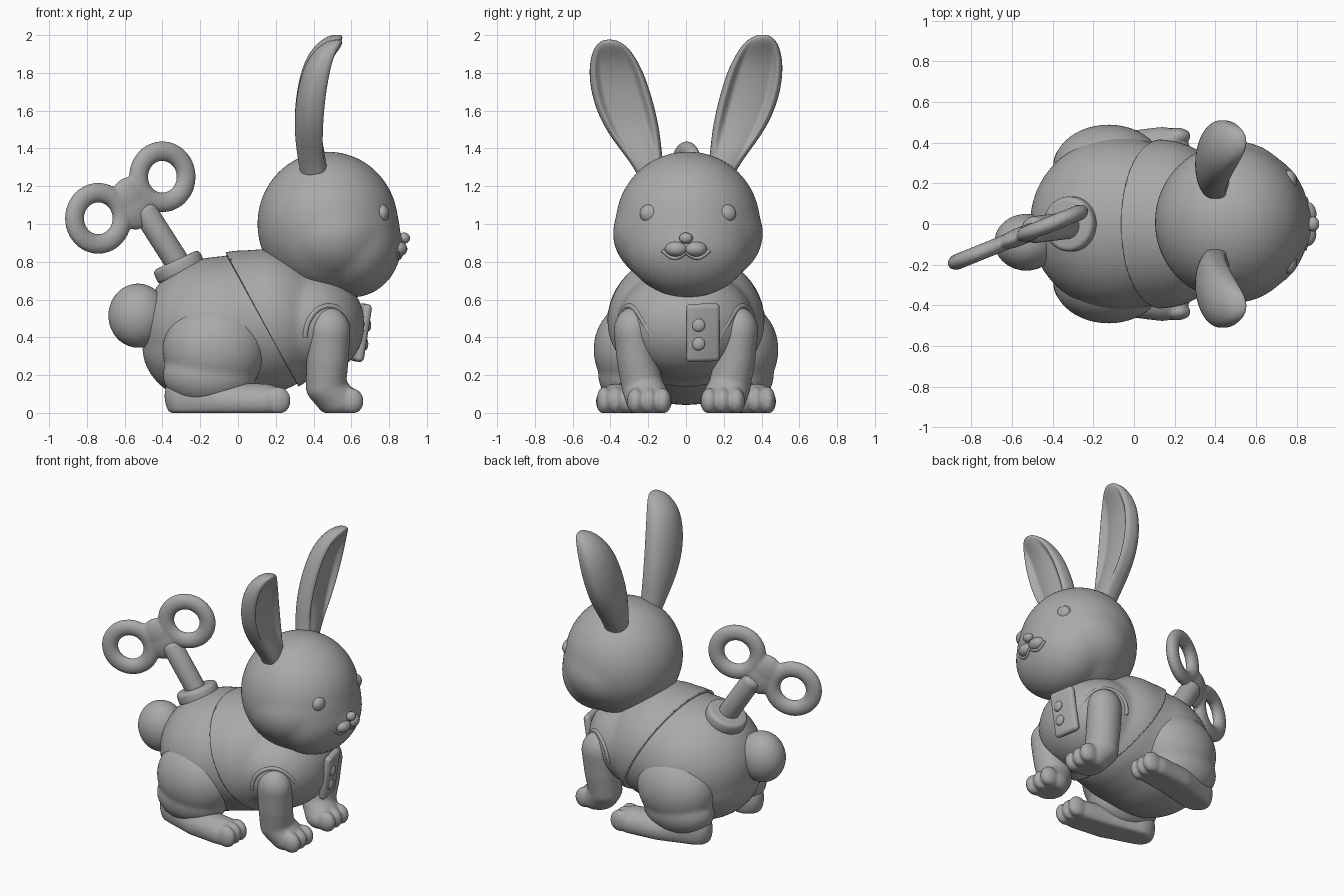
import bpy, bmesh, math
from mathutils import Matrix, Vector
from mathutils.bvhtree import BVHTree

if "Cube" in bpy.data.objects:
    bpy.data.objects.remove(bpy.data.objects["Cube"])

grey = bpy.data.materials.new("grey")
grey.diffuse_color = (0.4, 0.4, 0.4, 1)
grey.use_nodes = True
grey.node_tree.nodes["Principled BSDF"].inputs["Base Color"].default_value = grey.diffuse_color


def finish(name, bm):
    for f in bm.faces:
        f.smooth = True
    me = bpy.data.meshes.new(name)
    bm.to_mesh(me)
    bm.free()
    me.materials.append(grey)
    ob = bpy.data.objects.new(name, me)
    bpy.context.collection.objects.link(ob)
    return ob


def ball(bm, c, r, floor=False):
    m = Matrix.Translation(c) @ Matrix.Diagonal((*r, 1))
    new = bmesh.ops.create_uvsphere(bm, u_segments=32, v_segments=20, radius=1, matrix=m)
    if floor:
        for v in new["verts"]:
            v.co.z = max(v.co.z, 0.0)


def fuse(ob, voxel, smooth):
    """Blend overlapping volumes into one soft skin."""
    rm = ob.modifiers.new("fuse", 'REMESH')
    rm.mode, rm.voxel_size, rm.use_smooth_shade = 'VOXEL', voxel, True
    sm = ob.modifiers.new("soften", 'SMOOTH')
    sm.factor, sm.iterations = 0.5, smooth
    return ob


def blob(name, balls, voxel=0.015, smooth=6, floor=False):
    bm = bmesh.new()
    for c, r in balls:
        ball(bm, c, r, floor)
    return fuse(finish(name, bm), voxel, smooth)


def chain(points, steps=8):
    """Interpolated balls along a limb."""
    out = []
    for (c0, r0), (c1, r1) in zip(points, points[1:]):
        for i in range(steps + 1):
            t = i / steps
            out.append((Vector(c0).lerp(Vector(c1), t), Vector(r0).lerp(Vector(r1), t)))
    return out


def baked(ob):
    bm = bmesh.new()
    bm.from_object(ob, bpy.context.evaluated_depsgraph_get())
    return bm


def tube(name, pts, r):
    cu = bpy.data.curves.new(name, 'CURVE')
    cu.dimensions, cu.bevel_depth, cu.bevel_resolution = '3D', r, 3
    cu.use_fill_caps = True
    sp = cu.splines.new('POLY')
    sp.points.add(len(pts) - 1)
    for p, q in zip(sp.points, pts):
        p.co = (*q, 1)
    sp.use_smooth = True
    cu.materials.append(grey)
    bpy.context.collection.objects.link(bpy.data.objects.new(name, cu))


# torso, then thighs as separate soft bulges
body = blob("body", [((-0.08, 0, 0.44), (0.435, 0.43, 0.39)), ((0.13, 0, 0.475), (0.36, 0.40, 0.375)),
                     ((0.355, 0, 0.47), (0.30, 0.345, 0.28)), ((0.03, 0, 0.46), (0.40, 0.41, 0.385)),
                     ((-0.12, 0, 0.35), (0.39, 0.39, 0.31))], 0.016, 25)
solids = [body]
for s in (1, -1):
    solids.append(blob("thigh", [((-0.125, s * 0.275, 0.335), (0.275, 0.215, 0.25)),
                                 ((-0.15, s * 0.29, 0.20), (0.25, 0.175, 0.17))], 0.014, 10))

# vest: a cloth shell over the chest, trimmed by the rear hem and the front hem
bm = baked(body)
for co, no in (((-0.07, 0, 0.85), (0.73, 0, 0.40)), ((0.33, 0, 0.10), (-0.18, 0, 0.29))):
    bmesh.ops.bisect_plane(bm, geom=bm.verts[:] + bm.edges[:] + bm.faces[:],
                           plane_co=co, plane_no=no, clear_inner=True)
surface = BVHTree.FromBMesh(bm)
vest = finish("vest", bm)
sol = vest.modifiers.new("cloth", 'SOLIDIFY')
sol.thickness, sol.offset = 0.018, 1

# armhole rims laid on the vest
for s in (1, -1):
    rim = []
    for i in range(33):
        a = math.pi * i / 32
        x, z = 0.48 + 0.124 * math.cos(a), 0.40 + 0.165 * math.sin(a)
        hit = surface.ray_cast(Vector((x, s * 2, z)), Vector((0, -s, 0)))[0]
        if hit:
            rim.append(hit + Vector((0, s * 0.014, 0)))
    tube("armhole_rim", rim, 0.014)

# front flap and its buttons
bm = bmesh.new()
tilt = Matrix.Translation((0.65, 0.09, 0.425)) @ Matrix.Rotation(math.radians(9), 4, 'Y') \
    @ Matrix.Rotation(math.radians(12), 4, 'Z')
bmesh.ops.create_cube(bm, size=1, matrix=tilt @ Matrix.Diagonal((0.05, 0.18, 0.31, 1)))
flap = finish("vest_flap", bm)
bv = flap.modifiers.new("round", 'BEVEL')
bv.width, bv.segments = 0.024, 4
for z in (0.045, -0.055):
    bm = bmesh.new()
    ball(bm, tilt @ Vector((0.025, -0.03, z)), (0.018, 0.035, 0.035))
    finish("button", bm)

# head with cheeks and a soft snout
head = blob("head", [((0.475, 0.01, 1.0), (0.375, 0.385, 0.385)), ((0.605, 0.01, 0.895), (0.262, 0.34, 0.285)),
                     ((0.50, 0.01, 0.95), (0.34, 0.40, 0.30)), ((0.56, 0.01, 0.95), (0.30, 0.36, 0.32)),
                     ((0.75, 0, 0.885), (0.13, 0.17, 0.10))], 0.014, 30)
face = BVHTree.FromBMesh(baked(head))
solids.append(head)


def on_face(y, z):
    return face.ray_cast(Vector((3, y, z)), Vector((-1, 0, 0)))[0]


# muzzle pads, eyelids, mouth line and nose
for s in (1, -1):
    pad = on_face(s * 0.05, 0.868) + Vector((-0.02, 0, 0))
    blob("muzzle", [(pad, (0.05, 0.062, 0.042))], 0.008, 2)
    bm = bmesh.new()
    ball(bm, on_face(s * 0.2 + 0.01, 1.055) + Vector((-0.028, 0, 0)), (0.04, 0.055, 0.05))
    finish("eye", bm)
    tube("mouth", [on_face(s * 0.125 * i / 12, 0.85 - 0.035 * math.sin(math.pi * i / 12) + 0.01 * i / 12)
                   for i in range(13)], 0.01)
blob("nose", [(on_face(0, 0.925) + Vector((0.012, 0, 0)), (0.032, 0.037, 0.03))], 0.006, 2)

# ears: lofted rings with a scooped front: z, centre y, half width, centre x, half depth
rings = [(1.15, .13, .07, .415, .065), (1.28, .188, .075, .402, .072), (1.37, .225, .098, .393, .08),
         (1.5, .28, .142, .388, .09), (1.65, .33, .16, .396, .094), (1.8, .365, .15, .42, .09),
         (1.9, .385, .122, .45, .08), (1.965, .397, .085, .488, .06), (1.992, .403, .05, .513, .042),
         (2.002, .405, .02, .525, .02)]
depth = (0, 0, .15, .5, .6, .6, .4, 0, 0, 0)
N = 40
for s in (1, -1):
    bm = bmesh.new()
    loops = []
    for (z, yc, w, xc, d), scoop in zip(rings, depth):
        loop = []
        for i in range(N):
            a = 2 * math.pi * i / N
            c, x = math.cos(a), d * math.sin(a)
            if x > 0:
                x = d * math.sin(a) ** 0.6 - scoop * d * max(0, min(1, (0.82 - abs(c)) / 0.2))
            loop.append(bm.verts.new((xc + x, s * (yc + w * c), z if s > 0 else 1.15 + (z - 1.15) * 0.97)))
        loops.append(loop)
    for a, b in zip(loops, loops[1:]):
        for i in range(N):
            j = (i + 1) % N
            bm.faces.new((a[i], a[j], b[j], b[i]))
    bm.faces.new(loops[0][::-1])
    bm.faces.new(loops[-1])
    bmesh.ops.recalc_face_normals(bm, faces=bm.faces[:])
    ear = finish("ear", bm)
    sub = ear.modifiers.new("smooth", 'SUBSURF')
    sub.levels = sub.render_levels = 2
    solids.append(ear)

# front legs and hind feet with toes
for s in (1, -1):
    arm = chain([((0.48, s * 0.28, 0.43), (0.116, 0.103, 0.13)), ((0.474, s * 0.26, 0.28), (0.112, 0.107, 0.11)),
                 ((0.465, s * 0.23, 0.14), (0.107, 0.112, 0.10)), ((0.53, s * 0.195, 0.06), (0.112, 0.122, 0.085))])
    arm += [((0.60, s * 0.195 + o, 0.062), (0.066, 0.046, 0.07)) for o in (-0.072, 0, 0.072)]
    solids.append(blob("front_leg", arm, 0.01, 8, True))
    foot = chain([((-0.265, s * 0.285, 0.09), (0.125, 0.10, 0.15)), ((-0.05, s * 0.345, 0.06), (0.13, 0.11, 0.10)),
                  ((0.14, s * 0.37, 0.06), (0.11, 0.108, 0.095))])
    foot += [((0.21, s * 0.37 + o, 0.065), (0.07, 0.042, 0.075)) for o in (-0.062, 0, 0.062)]
    solids.append(blob("hind_foot", foot, 0.01, 8, True))

# tail
solids.append(blob("tail", [((-0.53, -0.09, 0.515), (0.157, 0.14, 0.17))], 0.012, 2))

# wind-up key: flange, shaft and two-ring handle
axis = Vector((-0.16, -0.02, 0.25)).normalized()
flange_axis = Vector((-0.42, 0, 0.91))


def rod(name, centre, direction, r, length, round_):
    bm = bmesh.new()
    turn = direction.to_track_quat('Z', 'Y').to_matrix().to_4x4()
    bmesh.ops.create_cone(bm, cap_ends=True, segments=40, radius1=r, radius2=r, depth=length,
                          matrix=Matrix.Translation(centre) @ turn)
    m = finish(name, bm).modifiers.new("round", 'BEVEL')
    m.width, m.segments, m.limit_method = round_, 4, 'ANGLE'


rod("key_flange", (-0.312, 0, 0.77), flange_axis, 0.135, 0.085, 0.025)
rod("key_shaft", (-0.41, -0.018, 0.935), axis, 0.066, 0.37, 0.035)

bm = bmesh.new()
plane = Matrix.Translation((-0.57, -0.065, 1.14)) @ Matrix.Rotation(math.radians(22), 4, 'Z')
for u, z in ((0.183, 0.11), (-0.183, -0.11)):
    grid = []
    for i in range(40):
        a = 2 * math.pi * i / 40
        row = []
        for j in range(16):
            b = 2 * math.pi * j / 16
            r = 0.136 + 0.053 * math.cos(b)
            row.append(bm.verts.new(plane @ Vector((u + r * math.cos(a), 0.039 * math.sin(b), z + r * math.sin(a)))))
        grid.append(row)
    for i in range(40):
        for j in range(16):
            p, q, n = grid[i], grid[(i + 1) % 40], (j + 1) % 16
            bm.faces.new((p[j], q[j], q[n], p[n]))
for u, z, r in ((0, 0, 0.11), (0.03, -0.05, 0.12)):
    bmesh.ops.create_uvsphere(bm, u_segments=24, v_segments=16, radius=1, matrix=plane
                              @ Matrix.Translation((u, 0, z)) @ Matrix.Diagonal((r, 0.045, r, 1)))
bmesh.ops.recalc_face_normals(bm, faces=bm.faces[:])
fuse(finish("key_handle", bm), 0.009, 5)

# trim away skin buried inside neighbouring parts
meshes = [(ob, baked(ob)) for ob in solids + [vest]]
trees = [(ob, BVHTree.FromBMesh(m)) for ob, m in meshes if ob is not vest]
for ob, m in meshes:
    buried = set()
    for other, tree in trees:
        if other is ob or (ob is vest and other is body):
            continue
        for v in m.verts:
            loc, no, _, _ = tree.find_nearest(v.co)
            if (v.co - loc).dot(no) < -0.014:
                buried.add(v)
    bmesh.ops.delete(m, geom=[f for f in m.faces if all(v in buried for v in f.verts)], context='FACES')
    ob.modifiers.clear()
    m.to_mesh(ob.data)
    m.free()
